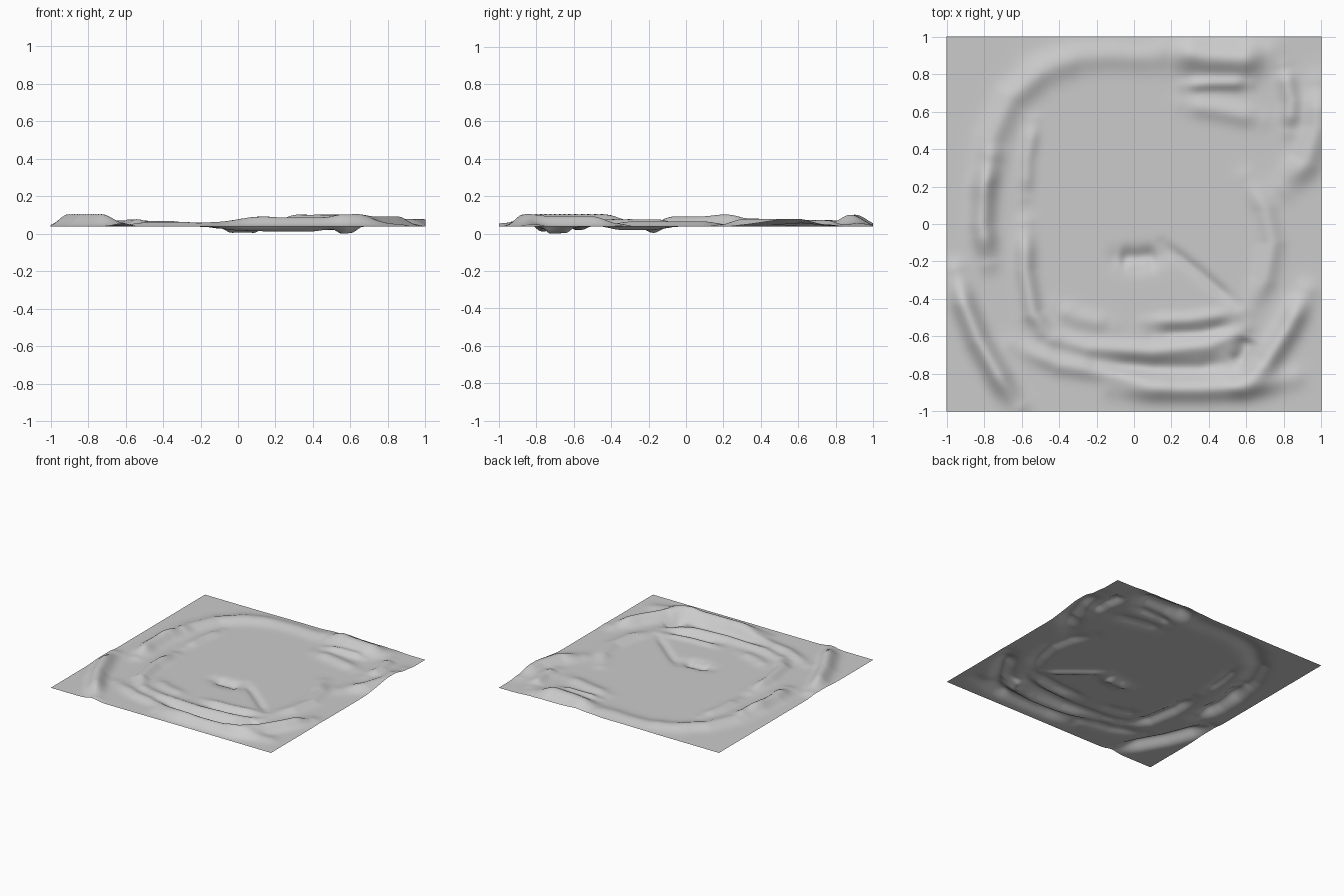
import bpy
import bmesh
import math
from mathutils import Vector

cube = bpy.data.objects.get("Cube")
if cube:
    bpy.data.objects.remove(cube, do_unlink=True)

GROUND = 0.037
CELLS = 140
strokes = []


def stroke(height, width, *points):
    """A raised (or sunken) band following a path, fading at both ends."""
    path = [Vector(p) for p in points]
    strokes.append((height, width, path))


def smooth(t):
    t = max(0.0, min(1.0, t))
    return t * t * (3 - 2 * t)


def band_height(p, height, width, path):
    total = sum((b - a).length for a, b in zip(path, path[1:]))
    best, where, walked = 1e9, 0, 0
    for a, b in zip(path, path[1:]):
        edge = b - a
        t = max(0, min(1, (p - a).dot(edge) / edge.length_squared))
        gap = (p - a - edge * t).length
        if gap < best:
            best, where = gap, walked + t * edge.length
        walked += edge.length
    if best > 3 * width:
        return 0.0
    end = min(where, total - where) / total
    return height * math.exp(-(best / width) ** 2) * (0.3 + 0.7 * smooth(end * 4))


# Outer ring, left side and back
stroke(.055, .06, (-.78, -.2), (-.81, 0), (-.8, .2), (-.76, .35))
stroke(.033, .07, (-.8, .2), (-.76, .45), (-.66, .67), (-.5, .8), (-.36, .84))
stroke(.022, .07, (-.55, .84), (-.3, .89), (-.1, .9), (.2, .88))

# Inner ring, left side
stroke(.02, .04, (-.53, .55), (-.57, .35), (-.58, .15))
stroke(.04, .05, (-.58, 0), (-.58, -.25), (-.54, -.48), (-.44, -.61))
stroke(.015, .05, (-.42, -.44), (-.3, -.5), (-.12, -.54))

# Front left ridge
stroke(.067, .06, (-.95, -.25), (-.91, -.42), (-.83, -.62), (-.7, -.85), (-.62, -.97))

# Front ring and outer bank
stroke(.025, .05, (-.65, -.64), (-.4, -.75), (-.1, -.8), (.15, -.84))
stroke(.024, .045, (-.5, -.59), (-.25, -.66), (.1, -.68), (.4, -.65), (.6, -.56))
stroke(.05, .06, (-.12, -.87), (.1, -.88), (.35, -.88), (.6, -.87), (.85, -.82))
stroke(.015, .035, (.05, -.52), (.3, -.51), (.55, -.47))

# Front right ridge
stroke(.055, .06, (.56, -.86), (.7, -.75), (.82, -.56), (.92, -.36))

# Right side ridges
stroke(.028, .055, (.6, .25), (.7, .08), (.74, -.1), (.7, -.3), (.62, -.45))
stroke(.035, .05, (.8, .84), (.84, .65), (.83, .5))
stroke(.042, .07, (.98, .75), (.98, .52), (.92, .33), (.8, .2))

# Back right hill with its steps
stroke(.064, .085, (.18, .93), (.4, .89), (.58, .88), (.72, .92))
stroke(.026, .035, (.26, .74), (.42, .75), (.62, .75))
stroke(.022, .055, (.26, .64), (.45, .61), (.68, .56))

# Sunken channels and the small central crater
stroke(-.028, .045, (-.2, -.75), (.1, -.77), (.35, -.77), (.55, -.73))
stroke(-.035, .05, (.54, -.76), (.58, -.7), (.61, -.6))
stroke(-.018, .03, (.15, -.1), (.35, -.26), (.55, -.43))
stroke(-.02, .035, (.1, -.59), (.35, -.58), (.55, -.54))
stroke(-.036, .055, (-.09, -.18), (.02, -.19), (.14, -.17))
stroke(.012, .03, (-.06, -.22), (.03, -.21), (.1, -.2))

# Terrain sheet
bm = bmesh.new()
bmesh.ops.create_grid(bm, x_segments=CELLS, y_segments=CELLS, size=1)
for v in bm.verts:
    p = v.co.xy
    rise = sum(band_height(p, *s) for s in strokes)
    v.co.z = max(0.0, min(0.107, GROUND + rise))
for f in bm.faces:
    f.smooth = True
mesh = bpy.data.meshes.new("terrain_sheet")
bm.to_mesh(mesh)
bm.free()
terrain = bpy.data.objects.new("terrain_sheet", mesh)
bpy.context.collection.objects.link(terrain)

# Plain grey surface
grey = bpy.data.materials.new("light_grey")
grey.use_nodes = True
colour = (0.6, 0.6, 0.6, 1)
grey.diffuse_color = colour
grey.node_tree.nodes["Principled BSDF"].inputs["Base Color"].default_value = colour
mesh.materials.append(grey)
